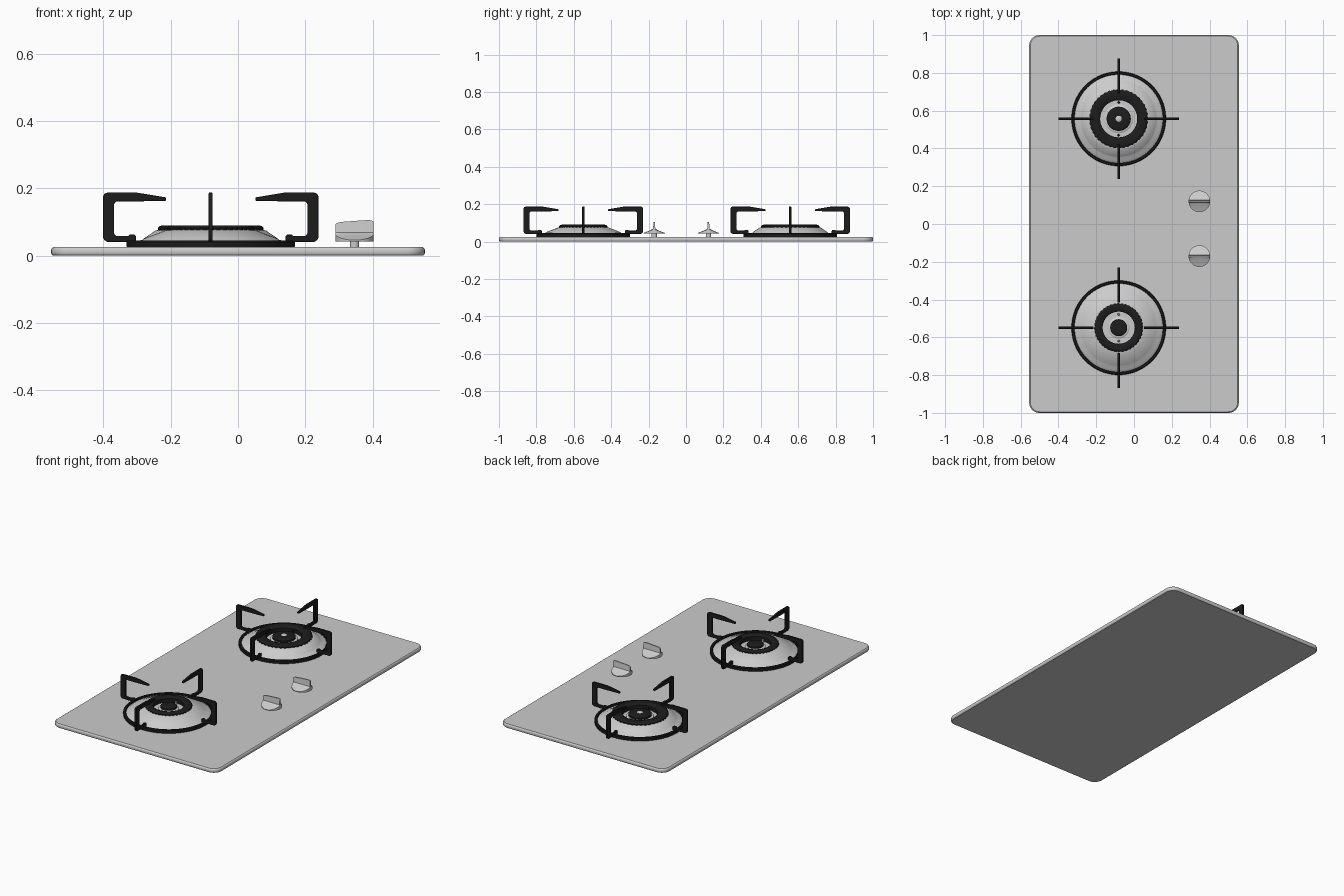
import bpy, bmesh, math

if "Cube" in bpy.data.objects:
    bpy.data.objects.remove(bpy.data.objects["Cube"])

black = bpy.data.materials.new("black_enamel")
black.diffuse_color = (0.012, 0.012, 0.012, 1)
black.use_nodes = True
black.node_tree.nodes["Principled BSDF"].inputs["Base Color"].default_value = black.diffuse_color


def finish(name, bm, mat=None, loc=(0, 0, 0), angle=35):
    bmesh.ops.recalc_face_normals(bm, faces=bm.faces)
    me = bpy.data.meshes.new(name)
    bm.to_mesh(me)
    bm.free()
    ob = bpy.data.objects.new(name, me)
    bpy.context.collection.objects.link(ob)
    ob.location = loc
    if mat:
        me.materials.append(mat)
    bpy.ops.object.select_all(action='DESELECT')
    ob.select_set(True)
    bpy.context.view_layer.objects.active = ob
    bpy.ops.object.shade_smooth_by_angle(angle=math.radians(angle))
    return ob


def loft(bm, rings, closed):
    """Skin equal-sized point loops; closed joins last to first."""
    vs = [[bm.verts.new(p) for p in r] for r in rings]
    n = len(vs[0])
    for i in range(len(vs) if closed else len(vs) - 1):
        a, b = vs[i], vs[(i + 1) % len(vs)]
        for j in range(n):
            k = (j + 1) % n
            bm.faces.new((a[j], a[k], b[k], b[j]))
    if not closed:
        bm.faces.new(vs[0])
        bm.faces.new(vs[-1])


def lathe(name, prof, mat=None, loc=(0, 0, 0), seg=96, closed=True, notch=0):
    """Revolve (r, z) points; notch pulls alternate pairs of outer columns in."""
    bm = bmesh.new()
    rings = []
    for r, z in prof:
        ring = []
        for i in range(seg):
            a = 2 * math.pi * i / seg
            q = r - (notch if (i // 2) % 2 and r >= max(p[0] for p in prof) - 0.012 else 0)
            ring.append((q * math.cos(a), q * math.sin(a), z))
        rings.append(ring)
    loft(bm, rings, closed)
    return finish(name, bm, mat, loc)


def bevel(ob, width, segs):
    m = ob.modifiers.new("bevel", 'BEVEL')
    m.width, m.segments = width, segs
    m.limit_method = 'ANGLE'
    m.angle_limit = math.radians(40)


# glass plate with rounded corners
def plate_loop(z, inset):
    pts = []
    R = 0.055
    for k, (sx, sy) in enumerate([(1, 1), (-1, 1), (-1, -1), (1, -1)]):
        for i in range(9):
            a = math.pi / 2 * (k + i / 8)
            pts.append((sx * (0.555 - R) + (R - inset) * math.cos(a),
                        sy * (1 - R) + (R - inset) * math.sin(a), z))
    return pts


bm = bmesh.new()
loft(bm, [plate_loop(z, d) for z, d in
          [(0, 0.006), (0.003, 0.002), (0.007, 0), (0.018, 0), (0.022, 0.002), (0.025, 0.006)]], False)
finish("hob_plate", bm)

# pan support arm outline (radius, height)
ARM = [(0.222, 0.043), (0.222, 0.058), (0.227, 0.063), (0.240, 0.063), (0.246, 0.058),
       (0.280, 0.058), (0.287, 0.065), (0.287, 0.154), (0.281, 0.161), (0.225, 0.161),
       (0.133, 0.163), (0.133, 0.173), (0.218, 0.187), (0.308, 0.187), (0.316, 0.184),
       (0.320, 0.176), (0.320, 0.054), (0.316, 0.046), (0.308, 0.041), (0.226, 0.040)]


def support_arm(name, loc, ang):
    bm = bmesh.new()
    loft(bm, [[(r, y, z) for r, z in ARM] for y in (-0.006, 0.006)], False)
    ob = finish(name, bm, black, loc)
    ob.rotation_euler.z = ang
    bevel(ob, 0.002, 2)


def burner(tag, loc, ro, ri, cap, hole):
    # drip bowl
    lathe(tag + "_drip_bowl",
          [(0.236, 0.025), (0.236, 0.034), (0.228, 0.038), (0.222, 0.043), (0.203, 0.047),
           (0.200, 0.050), (ro + 0.008, 0.074), (ro - 0.004, 0.077), (ri + 0.006, 0.077),
           (ri + 0.003, 0.058), (0.01, 0.058), (0.01, 0.025)], None, loc)
    # pan support ring
    lathe(tag + "_support_ring",
          [(0.234, 0.025), (0.249, 0.025), (0.250, 0.029), (0.250, 0.041), (0.246, 0.045),
           (0.237, 0.045), (0.234, 0.041)], black, loc)
    for k in range(4):
        support_arm(f"{tag}_support_arm_{k + 1}", loc, k * math.pi / 2)
    # toothed flame ring
    lathe(tag + "_flame_ring",
          [(ri, 0.058), (ri, 0.082), (ri + 0.008, 0.087), (ro - 0.014, 0.090),
           (ro - 0.006, 0.088), (ro, 0.082), (ro, 0.074), (ri + 0.01, 0.070)],
          black, loc, seg=160, notch=0.004)
    # inner burner base and cap
    lathe(tag + "_inner_base",
          [(cap + 0.012, 0.055), (cap + 0.012, 0.064), (cap + 0.006, 0.068), (cap - 0.01, 0.068)],
          None, loc, 64, closed=False)
    lathe(tag + "_inner_cap",
          [(cap, 0.066), (cap, 0.078), (cap - 0.004, 0.082), (cap - 0.012, 0.084)],
          black, loc, 64, closed=False)
    if hole:
        lathe(tag + "_cap_button", [(0.016, 0.08), (0.016, 0.085), (0.013, 0.087)],
              None, loc, 32, closed=False)
    # igniter and flame sensor pins
    for s in (-1, 1):
        y = s * (cap + ri + 0.012) / 2
        lathe(f"{tag}_pin_{'rear' if s > 0 else 'front'}",
              [(0.006, 0.056), (0.006, 0.076), (0.003, 0.079)], black if hole else None,
              (loc[0], loc[1] + y, 0), 16, closed=False)


burner("rear_burner", (-0.081, 0.557, 0), 0.157, 0.098, 0.064, True)
burner("front_burner", (-0.081, -0.549, 0), 0.130, 0.085, 0.045, False)


# control knobs: round skirt sloping up to a thin grip
def knob(tag, x0, y0):
    bm = bmesh.new()
    R, n = 0.057, 24
    secs = []
    for i in range(n + 1):
        x = -R * 0.998 * math.cos(math.pi * i / n)
        w = math.sqrt(R * R - x * x)
        t = min(0.006, w * 0.8)
        top = 0.103 + 0.004 * x / R - 0.006 * (abs(x) / R) ** 8
        h = 0.046 + (R - w) / R * 0.02
        half = [(w, 0.042), (w, h), (t + (w - t) * 0.35, 0.059 + (h - 0.046) * 0.3),
                (t, 0.069), (t * 0.6, top)]
        secs.append([(x, y, z) for y, z in half] + [(x, -y, z) for y, z in reversed(half)])
    loft(bm, secs, False)
    finish(tag + "_knob", bm, None, (x0, y0, 0), 30)
    lathe(tag + "_knob_stem", [(0.014, 0.024), (0.014, 0.045)], None, (x0, y0, 0), 24, closed=False)


knob("rear", 0.346, 0.12)
knob("front", 0.346, -0.17)
